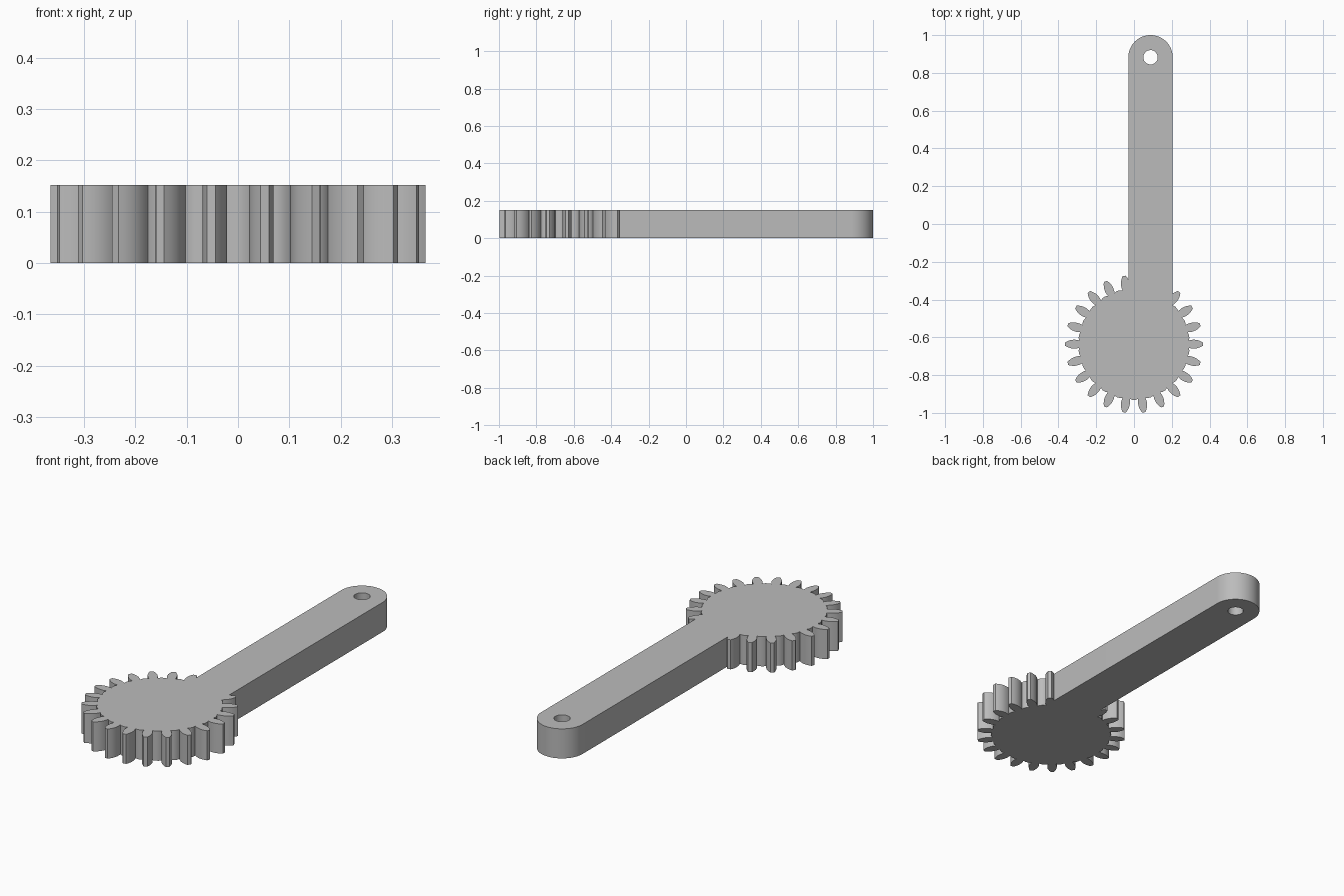
import bpy, bmesh, math
from math import sin, cos, pi

THICK = 0.152
TEETH = 22
GEAR_Y = -0.636
ARM_X, ARM_R, EYE_Y = 0.0875, 0.1175, 0.8825

cube = bpy.data.objects.get("Cube")
if cube:
    bpy.data.objects.remove(cube, do_unlink=True)

grey = bpy.data.materials.new("plain grey")
grey.use_nodes = True
grey.diffuse_color = (0.5, 0.5, 0.5, 1)
grey.node_tree.nodes["Principled BSDF"].inputs["Base Color"].default_value = (0.5, 0.5, 0.5, 1)


def extrude_outline(name, points, z0, z1):
    """Solid prism from a counter-clockwise outline."""
    bm = bmesh.new()
    face = bm.faces.new([bm.verts.new((x, y, z0)) for x, y in points])
    top = bmesh.ops.extrude_face_region(bm, geom=[face])["geom"]
    verts = [v for v in top if isinstance(v, bmesh.types.BMVert)]
    bmesh.ops.translate(bm, vec=(0, 0, z1 - z0), verts=verts)
    bmesh.ops.recalc_face_normals(bm, faces=bm.faces)
    mesh = bpy.data.meshes.new(name)
    bm.to_mesh(mesh)
    bm.free()
    mesh.materials.append(grey)
    obj = bpy.data.objects.new(name, mesh)
    bpy.context.collection.objects.link(obj)
    return obj


def arc(cx, cy, r, start, end, steps):
    angles = [start + (end - start) * i / steps for i in range(steps + 1)]
    return [(cx + r * cos(a), cy + r * sin(a)) for a in angles]


def combine(target, other, operation):
    mod = target.modifiers.new(operation.title(), "BOOLEAN")
    mod.object = other
    mod.operation = operation
    mod.solver = "EXACT"
    bpy.context.view_layer.objects.active = target
    bpy.ops.object.modifier_apply(modifier=mod.name)
    bpy.data.objects.remove(other, do_unlink=True)


# Gear: half tooth flank as (radius, half width), slightly undercut at the root
flank = [(0.290, 0.0195), (0.299, 0.0215), (0.312, 0.0235), (0.324, 0.0232),
         (0.335, 0.0217), (0.346, 0.0182), (0.356, 0.0138), (0.365, 0.0086)]
half = [(r, math.asin(w / r)) for r, w in flank]
pitch = 2 * pi / TEETH
tooth = [(r, -a) for r, a in half] + [(r, a) for r, a in reversed(half)]
tooth += [(0.295, pitch / 2 + k * 0.03) for k in (-1, 0, 1)]   # root land
outline = [(r * cos(a + i * pitch), GEAR_Y + r * sin(a + i * pitch))
           for i in range(TEETH) for r, a in tooth]
lever = extrude_outline("gear_lever", outline, 0, THICK)

# Arm with rounded end, running into the gear body
arm_outline = [(ARM_X - ARM_R, -0.6), (ARM_X + ARM_R, -0.6)]
arm_outline += arc(ARM_X, EYE_Y, ARM_R, 0, pi, 32)
arm = extrude_outline("arm", arm_outline, 0, THICK)

# Pivot hole through the rounded end
hole = extrude_outline("hole_cutter", arc(ARM_X, EYE_Y, 0.038, 0, 2 * pi, 40)[:-1], -0.1, THICK + 0.1)
hole.hide_render = True
combine(arm, hole, "DIFFERENCE")
combine(lever, arm, "UNION")

# Smooth curved walls, crisp edges
bpy.ops.object.select_all(action="DESELECT")
lever.select_set(True)
bpy.context.view_layer.objects.active = lever
bpy.ops.object.shade_smooth_by_angle(angle=math.radians(25))
